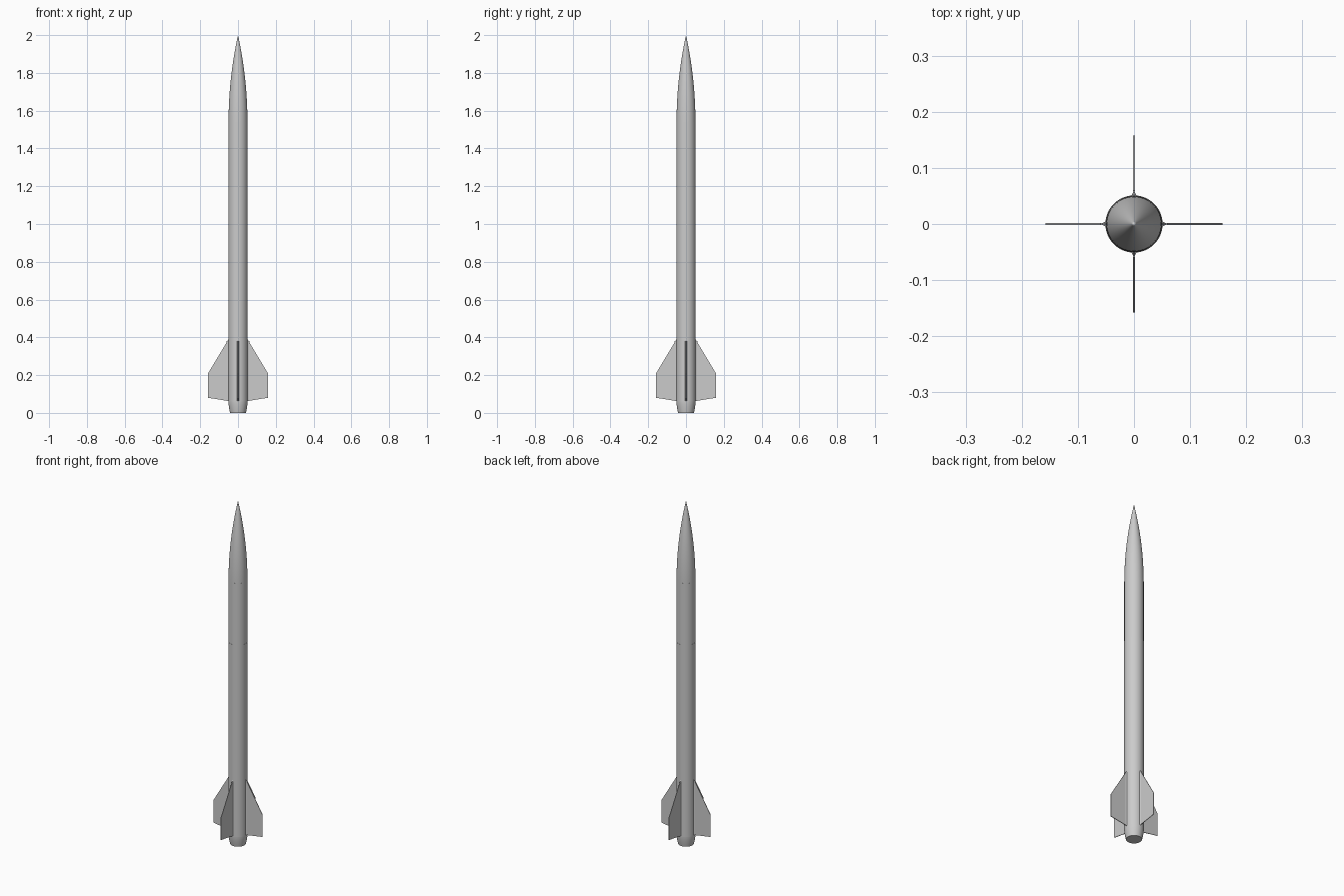
import bpy
import bmesh
import math
from mathutils import Matrix

cube = bpy.data.objects.get("Cube")
if cube:
    bpy.data.objects.remove(cube, do_unlink=True)

grey = bpy.data.materials.new("light_grey")
grey.use_nodes = True
colour = (0.6, 0.6, 0.6, 1)
grey.diffuse_color = colour
grey.node_tree.nodes["Principled BSDF"].inputs["Base Color"].default_value = colour

SIDES = 64
RADIUS = 0.051
NOSE_BASE = 1.54
NOSE_RADIUS = 0.05


def finish(name, bm, smooth=True):
    bmesh.ops.recalc_face_normals(bm, faces=bm.faces)
    mesh = bpy.data.meshes.new(name)
    bm.to_mesh(mesh)
    bm.free()
    mesh.materials.append(grey)
    obj = bpy.data.objects.new(name, mesh)
    bpy.context.collection.objects.link(obj)
    if smooth:
        bpy.ops.object.select_all(action="DESELECT")
        obj.select_set(True)
        bpy.context.view_layer.objects.active = obj
        bpy.ops.object.shade_smooth_by_angle(angle=math.radians(30))
    return obj


def lathe(name, profile):
    """Spin (radius, height) points around z."""
    bm = bmesh.new()
    verts = [bm.verts.new((r, 0, z)) for r, z in profile]
    edges = [bm.edges.new(pair) for pair in zip(verts, verts[1:])]
    bmesh.ops.spin(bm, geom=verts + edges, axis=(0, 0, 1), cent=(0, 0, 0),
                   angle=math.tau, steps=SIDES)
    bmesh.ops.remove_doubles(bm, verts=bm.verts, dist=1e-5)
    return finish(name, bm)


def prism(bm, outline, offset):
    """Extrude an outline by an offset vector."""
    face = bm.faces.new([bm.verts.new(p) for p in outline])
    result = bmesh.ops.extrude_face_region(bm, geom=[face])
    moved = [v for v in result["geom"] if isinstance(v, bmesh.types.BMVert)]
    bmesh.ops.translate(bm, verts=moved, vec=offset)


# Rounded nose cone
nose = []
for i in range(25):
    t = 1 - i / 24
    nose.append((NOSE_RADIUS * (2 * t - t * t), 2 - (2 - NOSE_BASE) * t))
lathe("nose_cone", [(0, NOSE_BASE)] + nose)

# Upper and lower body tubes
lathe("upper_body", [(0, 1.18), (0.0505, 1.18), (0.0505, NOSE_BASE), (0, NOSE_BASE)])
lathe("lower_body", [(0, 0.06), (RADIUS, 0.06), (RADIUS, 1.18), (0, 1.18)])

# Tapered tail
tail = [(RADIUS - 0.009 * (i / 8) ** 1.5, 0.06 * (1 - i / 8)) for i in range(9)]
lathe("tail_cone", [(0, 0.06)] + tail + [(0, 0)])

# Four swept fins with small root fillets
THICK = 0.003
fin_outline = [(0.045, 0.062), (0.158, 0.08), (0.158, 0.21), (0.05, 0.39), (0.045, 0.39)]
fillet = [(0.048, 0.006), (0.052, 0.004), (0.055, 0.0022), (0.06, 0.0014)]
fillet_outline = fillet + [(x, -y) for x, y in reversed(fillet)]
for i, side in enumerate(("left", "back", "right", "front")):
    turn = Matrix.Rotation(i * math.pi / 2, 4, "Z")
    bm = bmesh.new()
    prism(bm, [(x, -THICK / 2, z) for x, z in fin_outline], (0, THICK, 0))
    bmesh.ops.transform(bm, matrix=turn, verts=bm.verts)
    finish(side + "_fin", bm, smooth=False)

    bm = bmesh.new()
    prism(bm, [(x, y, 0.064) for x, y in fillet_outline], (0, 0, 0.316))
    bmesh.ops.transform(bm, matrix=turn, verts=bm.verts)
    finish(side + "_fin_fillet", bm)
